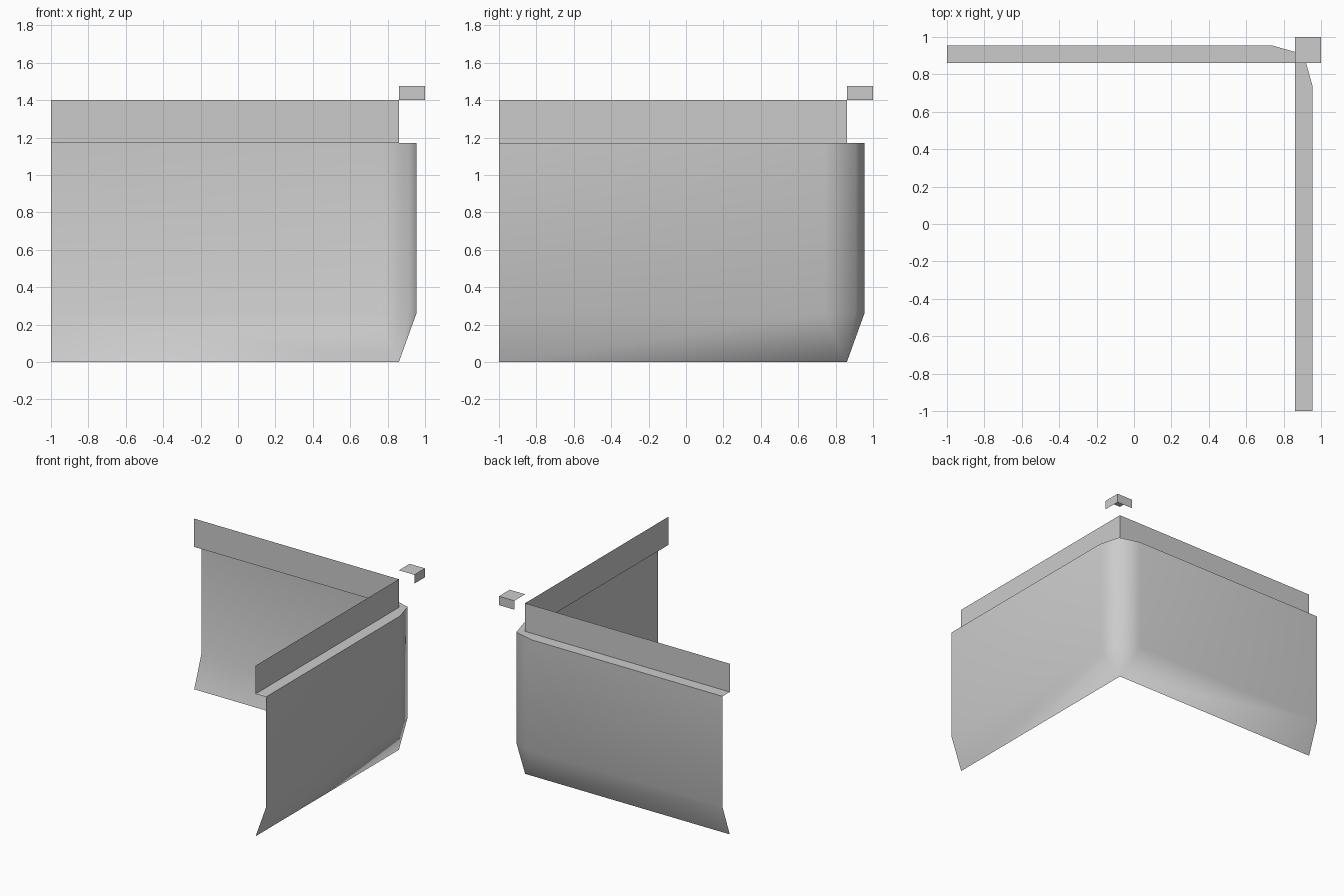
import bpy
import bmesh
import math

if "Cube" in bpy.data.objects:
    bpy.data.objects.remove(bpy.data.objects["Cube"], do_unlink=True)

INNER, OUTER, END = 0.86, 0.954, -1.0
Z_FLARE, Z_LEDGE, Z_TOP = 0.26, 1.17, 1.402
Z_CAP = 1.475
BEND, CORNER = 0.74, 0.907  # start of the corner bevel, and its middle

grey = bpy.data.materials.new("plain grey")
grey.use_nodes = True
colour = (0.6, 0.6, 0.6, 1)
grey.diffuse_color = colour
grey.node_tree.nodes["Principled BSDF"].inputs["Base Color"].default_value = colour


def mirrored_sheet(name, faces, smooth_angle):
    """Make faces for the back wing, and repeat them across the x = y diagonal."""
    bm = bmesh.new()
    for face in faces:
        bm.faces.new([bm.verts.new(p) for p in face])
        bm.faces.new([bm.verts.new((y, x, z)) for x, y, z in reversed(face)])
    bmesh.ops.remove_doubles(bm, verts=bm.verts, dist=0.0001)
    mesh = bpy.data.meshes.new(name)
    bm.to_mesh(mesh)
    bm.free()
    mesh.materials.append(grey)
    obj = bpy.data.objects.new(name, mesh)
    bpy.context.collection.objects.link(obj)
    bpy.ops.object.select_all(action="DESELECT")
    obj.select_set(True)
    bpy.context.view_layer.objects.active = obj
    bpy.ops.object.shade_smooth_by_angle(angle=math.radians(smooth_angle))
    return obj


def outer_row(z):
    return (END, OUTER, z), (BEND, OUTER, z), (CORNER, CORNER, z)


def inner_row(z):
    return (END, INNER, z), (INNER, INNER, z)


# Corner skirt: flared foot, bevelled wall, ledge and upright band
foot_end, foot_corner = inner_row(0)
low_end, low_bend, low_corner = outer_row(Z_FLARE)
high_end, high_bend, high_corner = outer_row(Z_LEDGE)
ledge_end, ledge_corner = inner_row(Z_LEDGE)
top_end, top_corner = inner_row(Z_TOP)
mirrored_sheet("corner_skirt", [
    (foot_corner, foot_end, low_end, low_bend),
    (foot_corner, low_bend, low_corner),
    (low_bend, low_end, high_end, high_bend),
    (low_corner, low_bend, high_bend, high_corner),
    (high_bend, high_end, ledge_end, ledge_corner),
    (high_corner, high_bend, ledge_corner),
    (ledge_corner, ledge_end, top_end, top_corner),
], 65)

# Corner cap: top plate with two outer sides, open inward and below
mirrored_sheet("corner_cap", [
    ((1, 1, Z_TOP), (INNER, 1, Z_TOP), (INNER, 1, Z_CAP), (1, 1, Z_CAP)),
    ((1, 1, Z_CAP), (INNER, 1, Z_CAP), (INNER, INNER, Z_CAP)),
], 30)
